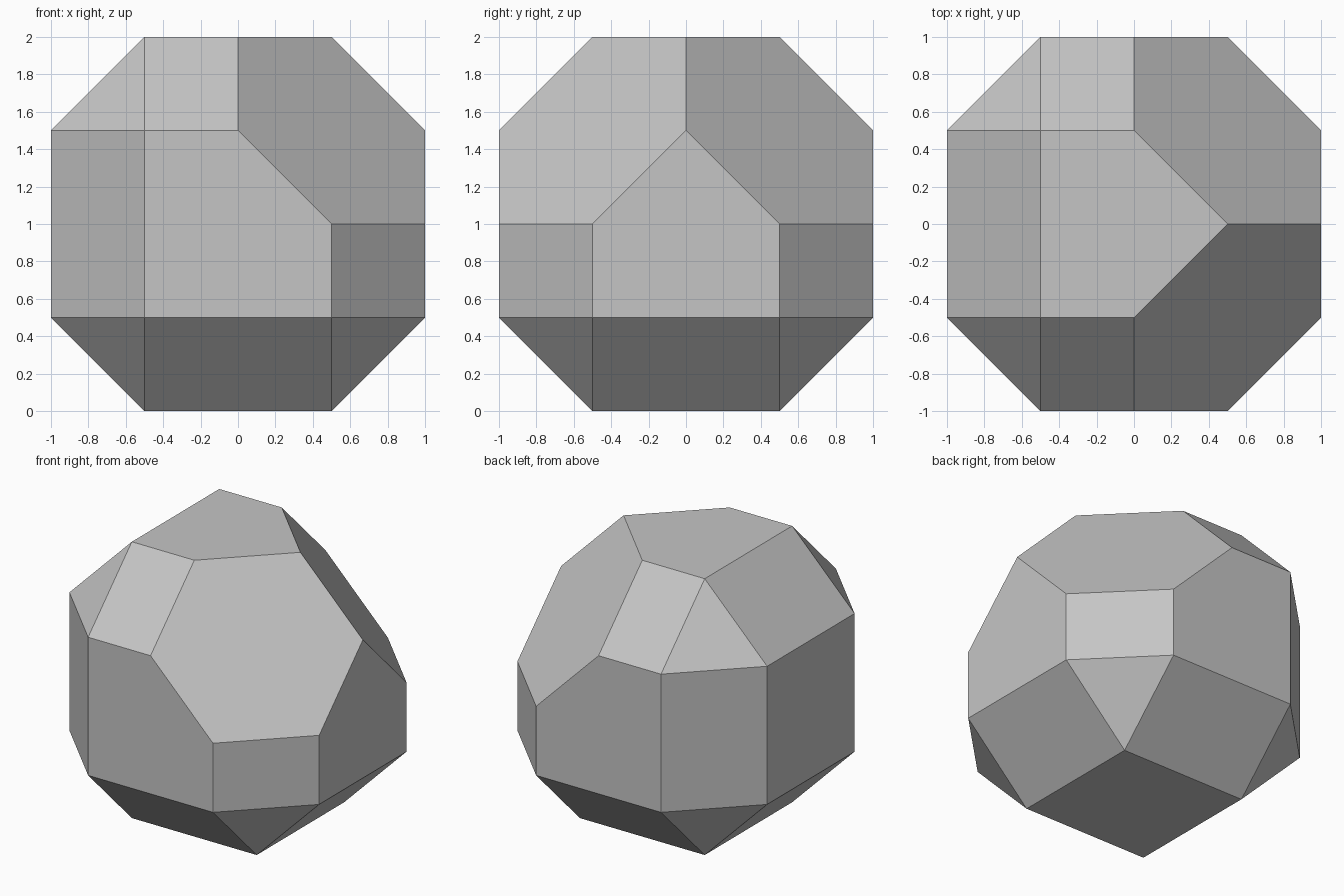
import bpy
import bmesh
from itertools import permutations, product
from mathutils import Vector

if "Cube" in bpy.data.objects:
    bpy.data.objects.remove(bpy.data.objects["Cube"], do_unlink=True)

# One grey material
grey = bpy.data.materials.new("plain grey")
grey.use_nodes = True
GREY = (0.56, 0.56, 0.56, 1)
grey.diffuse_color = GREY
grey.node_tree.nodes["Principled BSDF"].inputs["Base Color"].default_value = GREY

# Corners of the solid: small triangles, except two that are cut deeper to hexagons
DEEP_CORNERS = {(1, -1, 1), (1, 1, 1)}
points = set()
for signs in product((-1, 1), repeat=3):
    base = (1, 0.5, 0) if signs in DEEP_CORNERS else (1, 0.5, 0.5)
    for p in permutations(base):
        points.add(tuple(s * c for s, c in zip(signs, p)))

# Wrap the corners in a hull and merge its flat triangles into whole facets
bm = bmesh.new()
for p in points:
    bm.verts.new(Vector(p) + Vector((0, 0, 1)))
bmesh.ops.convex_hull(bm, input=bm.verts[:])
bmesh.ops.dissolve_limit(bm, angle_limit=0.02, verts=bm.verts[:], edges=bm.edges[:])
bmesh.ops.recalc_face_normals(bm, faces=bm.faces[:])

mesh = bpy.data.meshes.new("faceted_solid")
bm.to_mesh(mesh)
bm.free()
mesh.materials.append(grey)
solid = bpy.data.objects.new("faceted_solid", mesh)
bpy.context.collection.objects.link(solid)
